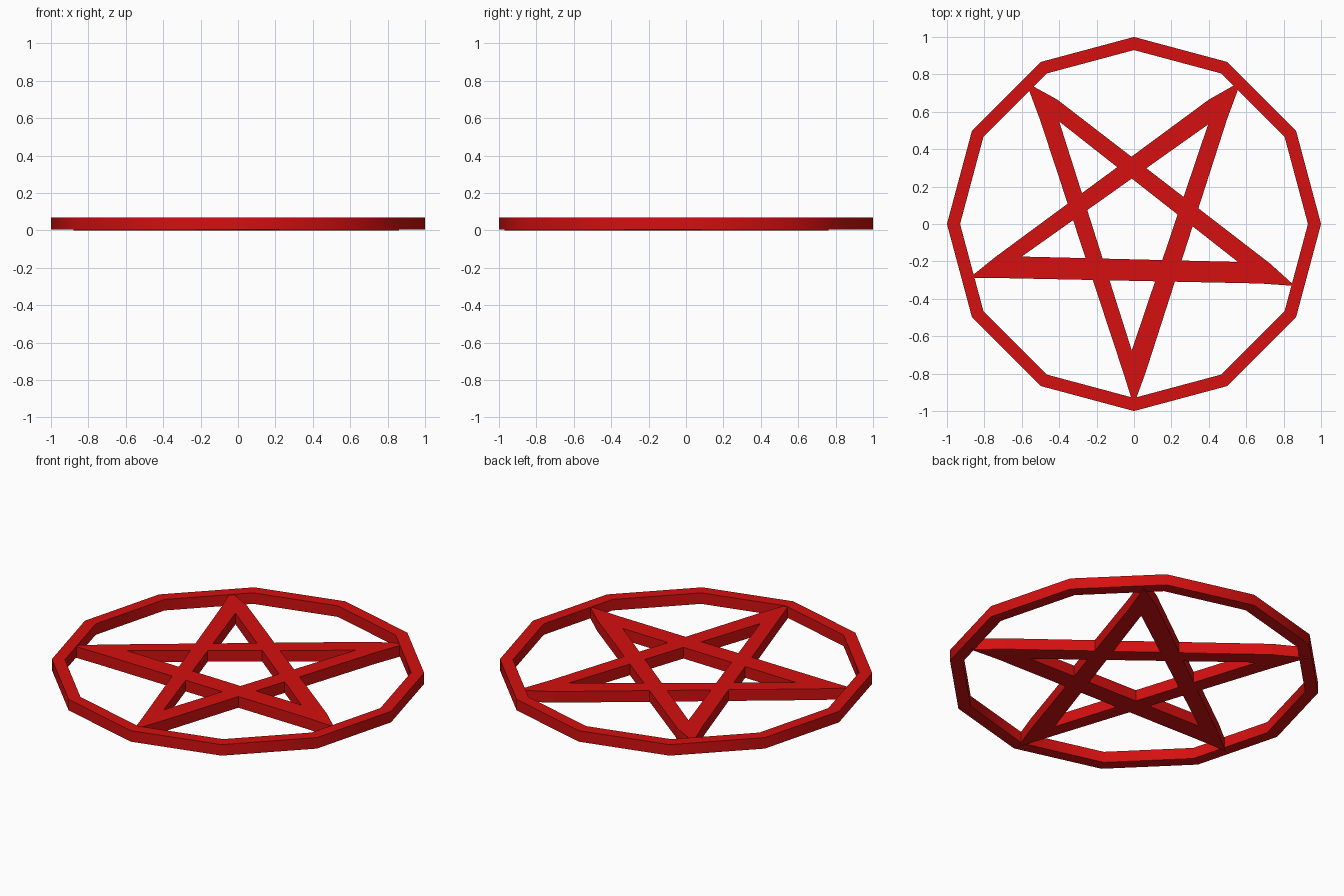
import bpy, bmesh, math
from mathutils import Vector as V
from mathutils.geometry import intersect_line_line

if "Cube" in bpy.data.objects:
    bpy.data.objects.remove(bpy.data.objects["Cube"])

red = bpy.data.materials.new("red")
red.diffuse_color = (0.66, 0.005, 0.005, 1)
red.use_nodes = True
red.node_tree.nodes["Principled BSDF"].inputs["Base Color"].default_value = red.diffuse_color


def plate(name, loops, z0, z1):
    """Extrude a flat outline with holes into a plate between z0 and z1."""
    cu = bpy.data.curves.new(name + "_outline", 'CURVE')
    cu.dimensions = '2D'
    cu.fill_mode = 'BOTH'
    cu.extrude = (z1 - z0) / 2
    for pts in loops:
        s = cu.splines.new('POLY')
        s.points.add(len(pts) - 1)
        for p, q in zip(s.points, pts):
            p.co = (q[0], q[1], 0, 1)
        s.use_cyclic_u = True
    tmp = bpy.data.objects.new(name + "_tmp", cu)
    bpy.context.collection.objects.link(tmp)
    dg = bpy.context.evaluated_depsgraph_get()
    me = bpy.data.meshes.new_from_object(tmp.evaluated_get(dg))
    bpy.data.objects.remove(tmp)
    # weld the caps to the walls and orient faces outwards
    bm = bmesh.new()
    bm.from_mesh(me)
    bmesh.ops.remove_doubles(bm, verts=bm.verts, dist=1e-4)
    bmesh.ops.recalc_face_normals(bm, faces=bm.faces)
    for f in bm.faces:
        f.smooth = False
        f.material_index = 0
    bm.to_mesh(me)
    bm.free()
    me.materials.clear()
    me.materials.append(red)
    ob = bpy.data.objects.new(name, me)
    ob.location.z = (z0 + z1) / 2
    bpy.context.collection.objects.link(ob)
    return ob


def circle(r, n=12):
    return [(r * math.cos(math.tau * i / n), r * math.sin(math.tau * i / n)) for i in range(n)]


def cross(a, b, c, d):
    """Crossing of line a-b with line c-d."""
    return intersect_line_line(*[V((p[0], p[1], 0)) for p in (a, b, c, d)])[0]


# twelve-sided ring
ring = plate("ring", [circle(1.0), circle(0.93)], 0.005, 0.07)
bpy.context.view_layer.objects.active = ring
ring.select_set(True)
bpy.ops.object.shade_smooth_by_angle(angle=math.radians(35))

# star points counter-clockwise: top right, top left, left, bottom, right
tip = [(.572, .762), (-.577, .757), (-.88, -.288), (-.002, -.97), (.86, -.331)]
a = [(.497, .559), (-.41, .665), (-.738, -.174), (-.059, -.789), (.674, -.318)]   # shoulder before tip
b = [(.40, .665), (-.503, .559), (-.717, -.289), (.064, -.789), (.727, -.211)]    # shoulder after tip
inn = [(.396, .532), (-.40, .548), (-.60, -.174), (-.012, -.676), (.556, -.203)]  # inner corner

outline, centre, holes = [], [], []
for k in range(5):
    n, n2, p, p2 = (k + 1) % 5, (k + 2) % 5, (k - 1) % 5, (k - 2) % 5
    outline += [a[k], tip[k], b[k], cross(b[k], a[n2], a[n], b[p])]
    centre.append(cross(inn[k], inn[n2], inn[n], inn[p]))
    holes.append([inn[k], cross(inn[k], inn[n2], b[p], a[n]),
                  cross(inn[k], inn[p2], b[p], a[n])])

# five-pointed star of crossing bars
plate("star", [outline, centre] + holes, 0.0, 0.066)
